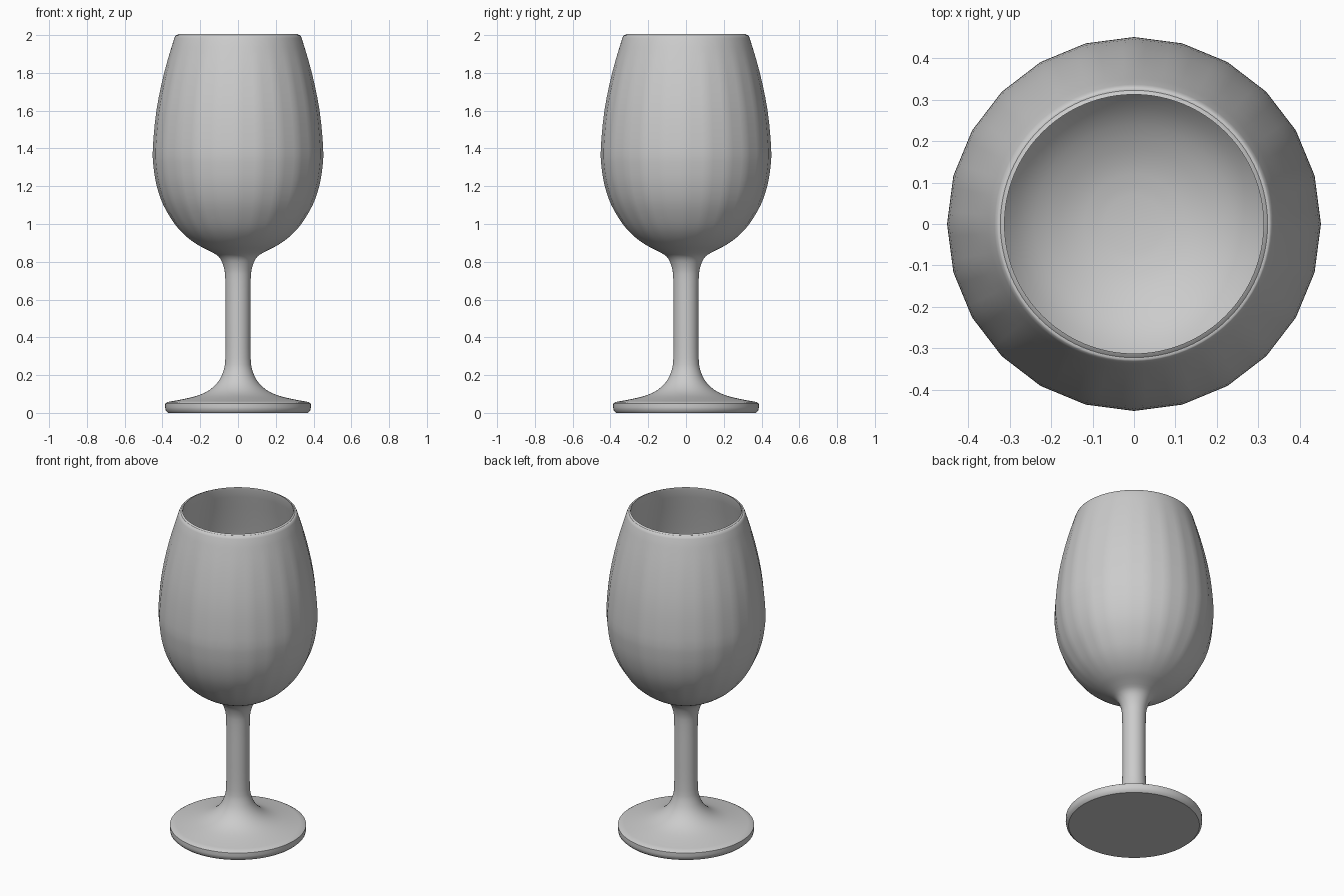
import bpy
import bmesh
import math
from mathutils import Vector

cube = bpy.data.objects.get("Cube")
if cube:
    bpy.data.objects.remove(cube, do_unlink=True)

SEGMENTS = 96
FACETS = 24


def smooth_path(points, steps=3):
    """Catmull-Rom curve through (radius, height) points."""
    pts = [Vector(p) for p in points]
    pts = [pts[0]] + pts + [pts[-1]]
    out = []
    for a, b, c, d in zip(pts, pts[1:], pts[2:], pts[3:]):
        for i in range(steps):
            t = i / steps
            out.append(0.5 * (2 * b + (c - a) * t + (2 * a - 5 * b + 4 * c - d) * t * t
                              + (3 * b - a - 3 * c + d) * t ** 3))
    return out + [pts[-1]]


def facet_amount(z):
    """Broad flats fade in above the stem and out below the rim."""
    rise = min(max((z - 0.88) / 0.15, 0), 1)
    fall = min(max((1.97 - z) / 0.2, 0), 1)
    return rise * fall


def lathe(name, profile, material):
    """profile: list of (radius, height, facet amount), closed on the axis."""
    bm = bmesh.new()
    rings = []
    for r, z, amount in profile:
        if r == 0:
            rings.append([bm.verts.new((0, 0, z))] * SEGMENTS)
            continue
        ring = []
        for i in range(SEGMENTS):
            a = math.tau * i / SEGMENTS
            local = a % (math.tau / FACETS) - math.pi / FACETS
            flat = math.cos(math.pi / FACETS) / math.cos(local)
            s = r * (1 + amount * (flat - 1))
            ring.append(bm.verts.new((s * math.cos(a), s * math.sin(a), z)))
        rings.append(ring)
    for low, high in zip(rings, rings[1:]):
        for i in range(SEGMENTS):
            j = (i + 1) % SEGMENTS
            corners = dict.fromkeys((low[i], low[j], high[j], high[i]))
            bm.faces.new(list(corners))
    bmesh.ops.recalc_face_normals(bm, faces=bm.faces)
    mesh = bpy.data.meshes.new(name)
    bm.to_mesh(mesh)
    bm.free()
    mesh.materials.append(material)
    obj = bpy.data.objects.new(name, mesh)
    bpy.context.collection.objects.link(obj)
    bpy.ops.object.select_all(action='DESELECT')
    obj.select_set(True)
    bpy.context.view_layer.objects.active = obj
    bpy.ops.object.shade_smooth_by_angle(angle=math.radians(40))
    return obj


grey = bpy.data.materials.new("light grey")
grey.use_nodes = True
grey.diffuse_color = (0.6, 0.6, 0.6, 1)
grey.node_tree.nodes["Principled BSDF"].inputs["Base Color"].default_value = (0.6, 0.6, 0.6, 1)

# Foot disc with a rounded edge
foot = [(0, 0), (0.37, 0), (0.383, 0.012), (0.386, 0.03), (0.385, 0.05)]

# Flared foot top, stem and outside of the bowl
outside = smooth_path([
    (0.372, 0.058), (0.29, 0.073), (0.21, 0.093), (0.15, 0.122), (0.105, 0.165),
    (0.078, 0.22), (0.067, 0.29), (0.066, 0.5), (0.067, 0.7), (0.075, 0.77),
    (0.1, 0.825), (0.15, 0.857), (0.21, 0.888), (0.275, 0.935), (0.335, 1.0),
    (0.395, 1.1), (0.43, 1.2), (0.447, 1.3), (0.451, 1.4), (0.432, 1.6),
    (0.391, 1.8), (0.337, 1.985)])

# Rim and inside of the bowl
inside = smooth_path([
    (0.331, 1.998), (0.323, 2.0), (0.314, 1.99), (0.36, 1.8), (0.402, 1.6),
    (0.421, 1.4), (0.4, 1.2), (0.365, 1.1), (0.305, 1.01), (0.24, 0.95),
    (0.15, 0.905), (0.07, 0.888)])

profile = [(r, z, 0) for r, z in foot]
profile += [(r, z, facet_amount(z)) for r, z in outside]
profile += [(r, z, 0) for r, z in inside]
profile.append((0, 0.885, 0))

lathe("goblet", profile, grey)
